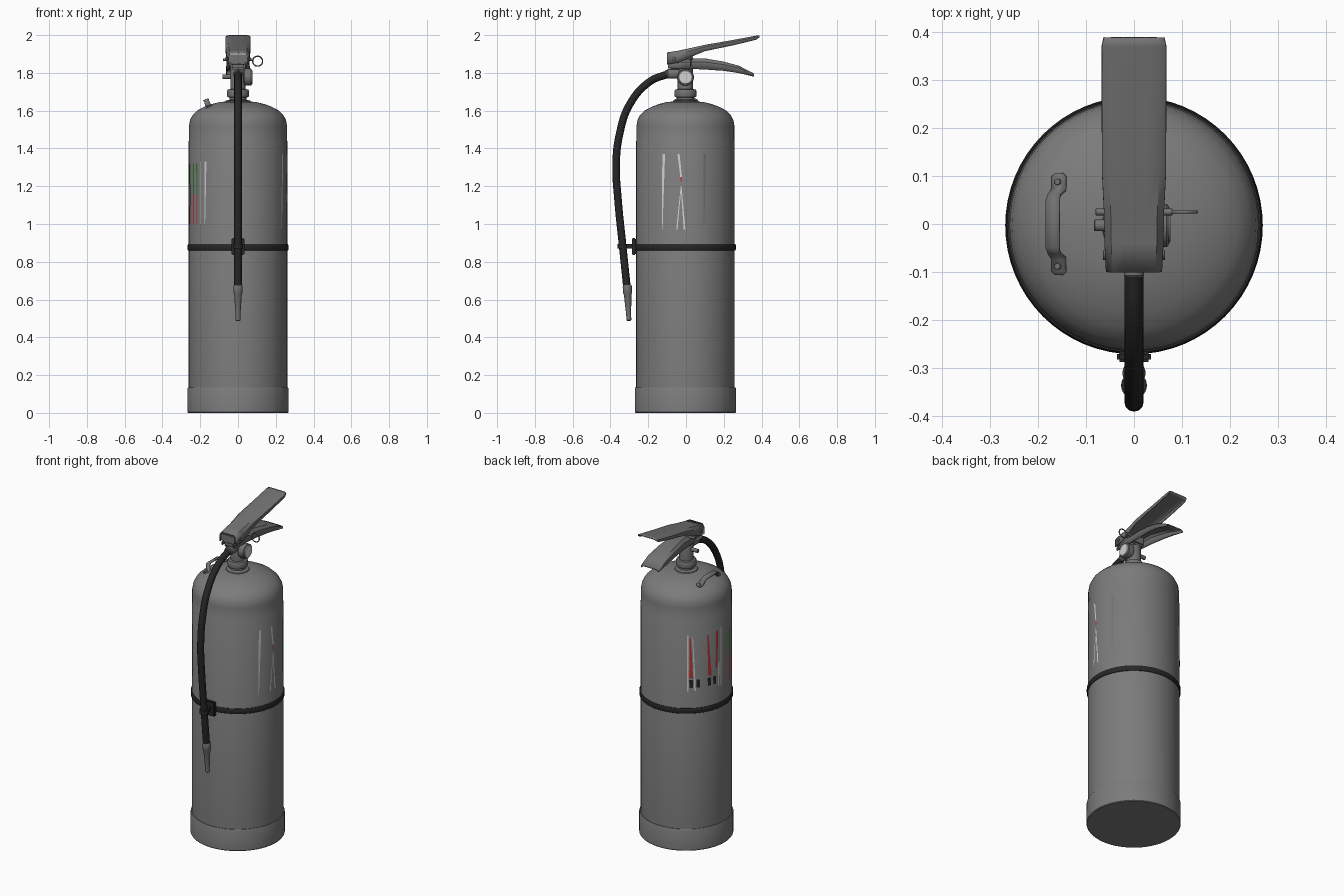
import bpy, bmesh
from math import sin, cos, radians, pi
from mathutils import Matrix, Vector

cube = bpy.data.objects.get("Cube")
if cube:
    bpy.data.objects.remove(cube, do_unlink=True)


def material(name, r, g, b):
    m = bpy.data.materials.new(name)
    m.use_nodes = True
    m.diffuse_color = (r, g, b, 1)
    m.node_tree.nodes["Principled BSDF"].inputs["Base Color"].default_value = (r, g, b, 1)
    return m


GREY = material("tank grey", 0.2, 0.2, 0.2)
METAL = material("valve grey", 0.17, 0.17, 0.17)
BLACK = material("black rubber", 0.02, 0.02, 0.02)
WHITE = material("label white", 0.65, 0.65, 0.65)
RED = material("label red", 0.5, 0.04, 0.04)
GREEN = material("label green", 0.03, 0.2, 0.03)
CY = -0.003  # tank axis in y


def add(name, bm, mat, loc=(0, 0, 0), rot=(0, 0, 0), angle=35):
    bmesh.ops.recalc_face_normals(bm, faces=bm.faces)
    me = bpy.data.meshes.new(name)
    bm.to_mesh(me)
    bm.free()
    me.materials.append(mat)
    me.shade_smooth()
    me.set_sharp_from_angle(angle=radians(angle))
    ob = bpy.data.objects.new(name, me)
    ob.location, ob.rotation_euler = loc, rot
    bpy.context.collection.objects.link(ob)
    return ob


def lathe(name, profile, mat, loc=(0, CY, 0), rot=(0, 0, 0), seg=64):
    """Spin a list of (radius, height) points about the local z axis."""
    bm = bmesh.new()
    vs = [bm.verts.new((r, 0, z)) for r, z in profile]
    es = [bm.edges.new(p) for p in zip(vs, vs[1:])]
    bmesh.ops.spin(bm, geom=vs + es, cent=(0, 0, 0), axis=(0, 0, 1),
                   angle=2 * pi, steps=seg)
    bmesh.ops.remove_doubles(bm, verts=bm.verts, dist=0.0001)
    return add(name, bm, mat, loc, rot)


def rod(name, r, length, mat, loc, rot=(0, 0, 0), seg=20):
    c = min(r * 0.15, 0.004)
    return lathe(name, [(0, 0), (r - c, 0), (r, c), (r, length - c),
                        (r - c, length), (0, length)], mat, loc, rot, seg)


def sheet(name, rows, mat, thick, loc=(0, 0, 0), rot=(0, 0, 0)):
    """Skin rows of points into a sheet of the given thickness."""
    bm = bmesh.new()
    grid = [[bm.verts.new(p) for p in row] for row in rows]
    for a, b in zip(grid, grid[1:]):
        for i in range(len(a) - 1):
            bm.faces.new((a[i], a[i + 1], b[i + 1], b[i]))
    ob = add(name, bm, mat, loc, rot)
    if thick:
        mod = ob.modifiers.new("thickness", "SOLIDIFY")
        mod.thickness, mod.offset = thick, 0
    return ob


def channel(name, stations, mat):
    """Pressed lever: (y, top z, half width, flange depth) at each station."""
    rows = []
    for y, z, w, d in stations:
        half = [(w, z - d), (w, z - d * 0.3), (w - 0.012, z), (w * 0.4, z)]
        rows.append([(-x, y, h) for x, h in half] + [(x, y, h) for x, h in half[::-1]])
    return sheet(name, rows, mat, 0.007)


def block(name, size, loc, mat, bevel=0.005):
    bm = bmesh.new()
    bmesh.ops.create_cube(bm, size=1, matrix=Matrix.Diagonal((*size, 1)))
    bmesh.ops.bevel(bm, geom=bm.edges[:], offset=bevel, segments=2, affect='EDGES')
    return add(name, bm, mat, loc)


def tube(name, points, radius, mat, cyclic=False):
    cu = bpy.data.curves.new(name, 'CURVE')
    cu.dimensions = '3D'
    cu.bevel_depth, cu.bevel_resolution = radius, 4
    cu.resolution_u, cu.use_fill_caps = 8, True
    sp = cu.splines.new('BEZIER')
    sp.bezier_points.add(len(points) - 1)
    sp.use_cyclic_u = cyclic
    for bp, p in zip(sp.bezier_points, points):
        bp.co = p
        bp.handle_left_type = bp.handle_right_type = 'AUTO'
    cu.materials.append(mat)
    ob = bpy.data.objects.new(name, cu)
    bpy.context.collection.objects.link(ob)
    return ob


# Tank, skirt and strap
lathe("tank", [(0.261, 0.05), (0.261, 1.438), (0.259, 1.442), (0.259, 1.52),
               (0.254, 1.55), (0.24, 1.577), (0.215, 1.601), (0.18, 1.62),
               (0.14, 1.635), (0.1, 1.645), (0.05, 1.65), (0, 1.65)], GREY)
lathe("skirt", [(0, 0), (0.265, 0), (0.268, 0.004), (0.268, 0.128),
                (0.265, 0.135), (0.258, 0.135)], GREY)
lathe("strap", [(0.255, 0.86), (0.264, 0.86), (0.267, 0.865), (0.267, 0.888),
                (0.264, 0.893), (0.255, 0.893)], BLACK)

# Hose clip on the strap
block("clip_plate", (0.07, 0.022, 0.09), (0, -0.276, 0.88), BLACK)
block("clip_arm", (0.03, 0.04, 0.024), (0, -0.3, 0.882), BLACK, 0.003)
lathe("clip_ring", [(0.018, -0.013), (0.027, -0.013), (0.027, 0.013), (0.018, 0.013)],
      BLACK, (0, -0.336, 0.882), seg=24)

# Valve
lathe("valve_neck", [(0.07, 1.64), (0.065, 1.653), (0.045, 1.658), (0.045, 1.67),
                     (0.056, 1.672), (0.058, 1.678), (0.058, 1.705), (0.054, 1.712),
                     (0.041, 1.714), (0.041, 1.84), (0.036, 1.85), (0, 1.85)], METAL, seg=32)
block("valve_head", (0.08, 0.14, 0.07), (0, -0.022, 1.852), METAL, 0.01)
rod("side_plug", 0.012, 0.06, METAL, (-0.083, CY, 1.78), (0, pi / 2, 0))
rod("hose_fitting", 0.026, 0.07, METAL, (0, -0.03, 1.795), (pi / 2, 0, 0))
rod("hose_collar", 0.021, 0.03, METAL, (0, -0.08, 1.795), (pi / 2, 0, 0))

# Pressure gauge
rod("gauge_case", 0.045, 0.042, METAL, (0.03, CY, 1.777), (0, pi / 2, 0), 32)
rod("gauge_face", 0.038, 0.006, WHITE, (0.07, CY, 1.777), (0, pi / 2, 0), 32)

# Levers
channel("squeeze_lever", [(-0.1, 1.905, 0.055, 0.06), (-0.04, 1.914, 0.058, 0.06),
                          (0.02, 1.927, 0.059, 0.045), (0.1, 1.945, 0.063, 0.03),
                          (0.25, 1.971, 0.064, 0.025), (0.37, 1.993, 0.064, 0.018),
                          (0.388, 1.996, 0.06, 0.008)], METAL)
channel("carry_lever", [(-0.095, 1.848, 0.045, 0.025), (0, 1.872, 0.046, 0.05),
                        (0.1, 1.873, 0.05, 0.055), (0.2, 1.856, 0.058, 0.045),
                        (0.28, 1.834, 0.061, 0.035), (0.36, 1.792, 0.058, 0.012)], METAL)
block("lever_front", (0.1, 0.01, 0.045), (0, -0.095, 1.875), METAL, 0.003)
rod("lever_pivot", 0.01, 0.13, METAL, (-0.065, -0.065, 1.875), (0, pi / 2, 0), 12)

# Safety pin and pull ring
rod("safety_pin", 0.007, 0.16, METAL, (-0.08, 0.025, 1.87), (0, pi / 2, 0), 12)
tube("pull_ring", [(0.104 + 0.026 * cos(a * pi / 4), 0.025, 1.862 + 0.026 * sin(a * pi / 4))
                   for a in range(8)], 0.0035, METAL, True)

# Hose and nozzle
path = [(-0.09, 1.796), (-0.19, 1.755), (-0.297, 1.635), (-0.352, 1.475),
        (-0.37, 1.316), (-0.36, 1.13), (-0.336, 0.89), (-0.312, 0.66)]
tube("hose", [(0, y, z) for y, z in path], 0.02, BLACK)
lathe("nozzle", [(0, 0.19), (0.021, 0.19), (0.024, 0.183), (0.024, 0.15), (0.02, 0.14),
                 (0.013, 0.03), (0.013, 0.004), (0.009, 0), (0, 0.004)],
      METAL, (0, -0.302, 0.487), (0.05, 0, 0), 24)

# Tank-top bracket, leaning with the shoulder
half = [(0.106, 0, 0.008), (0.1, 0, 0.015), (0.072, 0, 0.016),
        (0.06, 0.03, 0.013), (0.048, 0.038, 0.015)]
bar = half + [(-y, h, w) for y, h, w in half[::-1]]
sheet("top_bracket", [[(-w, y, h), (w, y, h)] for y, h, w in bar], METAL, 0.007,
      (-0.156, 0, 1.622), (0, -0.35, 0))
for s in (1, -1):
    rod("bracket_rivet", 0.007, 0.008, METAL, (-0.157, s * 0.088, 1.621), (0, -0.35, 0), 12)


# Label slivers: bearing and width in degrees at the bottom and the top
def sliver(mat, low, low_w, high, high_w, z0, z1):
    def row(a, w, z):
        return [(0.2625 * cos(radians(b)), CY + 0.2625 * sin(radians(b)), z)
                for b in (a - w / 2, a, a + w / 2)]
    sheet("label_sliver", [row(low, low_w, z0), row(high, high_w, z1)], mat, 0)


for args in [
    (WHITE, 332, 1, 334, 3.5, 0.97, 1.37), (WHITE, 350, 1.5, 355, 0.8, 0.97, 1.2),
    (WHITE, 359, 2, 355, 1, 0.97, 1.2), (RED, 355, 2, 355, 2, 1.225, 1.25),
    (WHITE, 355, 2, 352, 2.5, 1.25, 1.37), (METAL, 22, 1, 23, 3, 1.0, 1.37),
    (WHITE, 127, 2, 127, 2, 1.0, 1.35), (RED, 131, 5, 130, 1.5, 1.08, 1.33),
    (WHITE, 136, 2, 133, 1, 1.0, 1.34), (RED, 156, 5, 153, 2, 1.08, 1.34),
    (WHITE, 169, 2, 170, 3, 1.0, 1.15), (RED, 166, 3, 167, 3, 1.12, 1.35),
    (WHITE, 174, 1.5, 174, 1.5, 1.0, 1.36), (RED, 195, 4, 195, 3, 1.0, 1.15),
    (GREEN, 195, 3, 195, 4, 1.15, 1.32), (RED, 206, 3, 206, 3, 1.0, 1.16),
    (GREEN, 206, 3, 206, 3, 1.16, 1.32), (RED, 214, 2, 214, 2, 1.0, 1.15),
    (GREEN, 214, 1.5, 214, 3, 1.15, 1.32), (WHITE, 221, 1, 221, 1, 1.0, 1.33),
    (WHITE, 228, 1, 229, 3, 1.0, 1.33),
] + [(BLACK, a, 4, a, 5, 1.02, 1.07) for a in (131, 140, 155, 163)]:
    sliver(*args)
